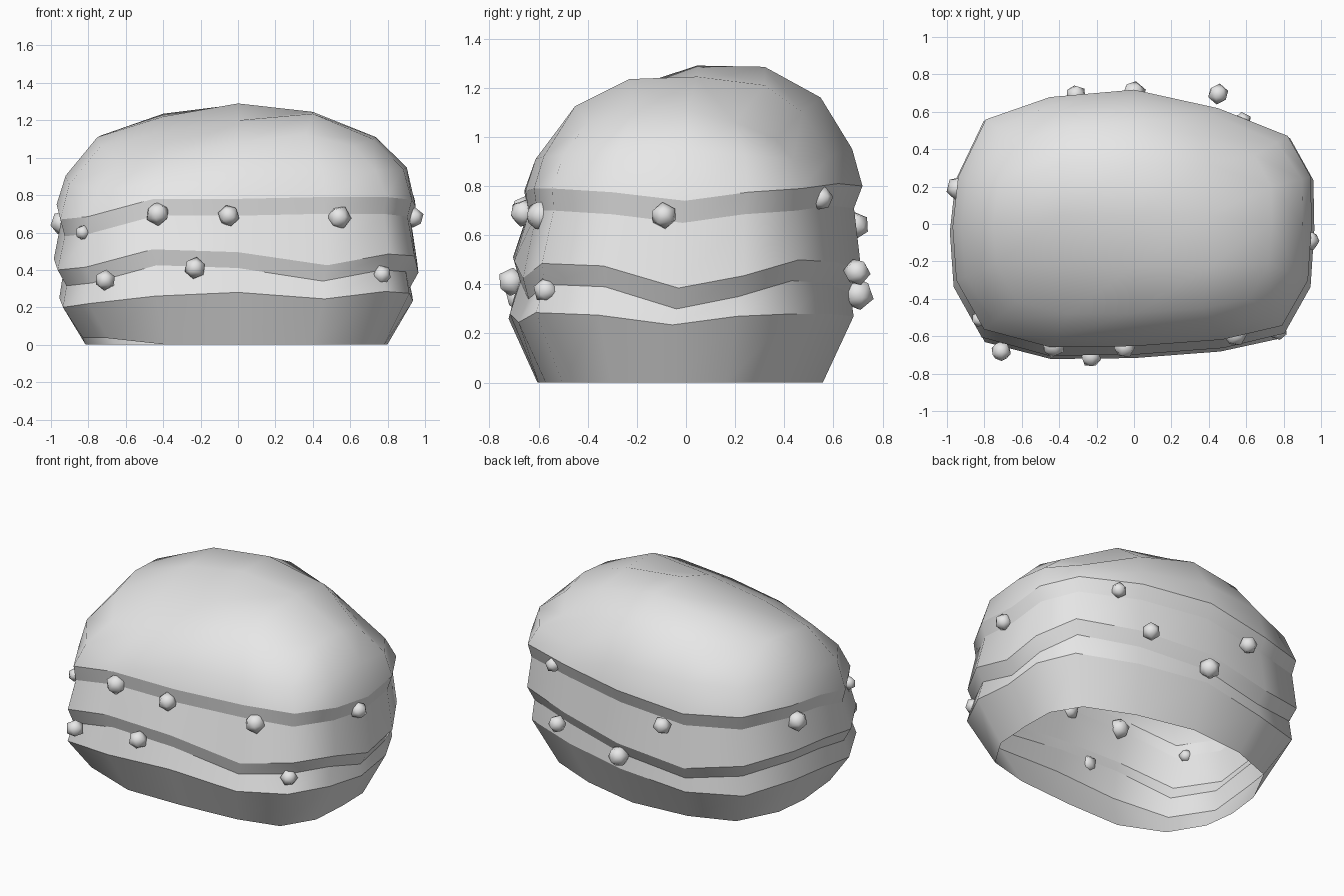
import bpy
import bmesh
from mathutils import Vector

start_cube = bpy.data.objects.get("Cube")
if start_cube:
    bpy.data.objects.remove(start_cube, do_unlink=True)

clay = bpy.data.materials.new("plain_grey")
clay.use_nodes = True
clay.diffuse_color = (0.8, 0.8, 0.8, 1)
clay.node_tree.nodes["Principled BSDF"].inputs["Base Color"].default_value = clay.diffuse_color

# Plan outline, anticlockwise from the front right-hand corner (four spans per side)
outline = [(-.81, -.6), (-.45, -.69), (0, -.685), (.47, -.65),
           (.8, -.58), (.93, -.33), (.95, -.03), (.945, .23),
           (.83, .455), (.45, .6), (0, .7), (-.45, .66),
           (-.8, .545), (-.94, .23), (-.97, -.04), (-.95, -.33)]
count = len(outline)

# Wavy seam heights around that outline, and the edge of the dome's cap
bun_seam = [.22, .26, .28, .245, .285, .275, .235, .27,
            .28, .28, .27, .22, .24, .26, .25, .2]
patty_seam = [.415, .51, .495, .425, .485, .475, .385, .435,
              .5, .49, .45, .39, .45, .47, .46, .4]
lid_seam = [.685, .78, .78, .79, .79, .775, .74, .775,
            .79, .81, .8, .75, .77, .77, .75, .67]
crown_edge = [.97, 1.02, 1.08, 1.125, 1.06, 1.1, 1.11, 1.06,
              .99, 1.1, 1.16, 1.13, 1.05, 1.12, 1.11, 1.06]


def ring(heights, scale_x, scale_y, shift_y=0.0, corner=1.0):
    """Outline scaled in plan at the given heights, with the corners pulled in or out."""
    points = []
    for i, ((x, y), z) in enumerate(zip(outline, heights)):
        pull = corner if i % 4 == 0 else 1
        points.append(Vector((x * scale_x * pull, y * scale_y * pull + shift_y, z)))
    return points


def lower(heights, amount):
    return [z - amount for z in heights]


def finish(bm, name):
    """Turn a bmesh into a smooth-shaded object."""
    mesh = bpy.data.meshes.new(name)
    for face in bm.faces:
        face.smooth = True
    bm.to_mesh(mesh)
    bm.free()
    mesh.materials.append(clay)
    obj = bpy.data.objects.new(name, mesh)
    bpy.context.scene.collection.objects.link(obj)
    return obj


def loft(bm, rings):
    """Skin closed rings from bottom to top; return the top ring's vertices."""
    rows = [[bm.verts.new(point) for point in points] for points in rings]
    for low, high in zip(rows, rows[1:]):
        for i in range(count):
            j = (i + 1) % count
            bm.faces.new((low[i], low[j], high[j], high[i]))
    return rows[-1]


def add_band(name, *rings):
    bm = bmesh.new()
    loft(bm, rings)
    finish(bm, name)


# Stacked layers, each an open band so that the seams stay crisp
base_ring = ring([0] * count, .84, .835, -.028, .98)
for i in (0, -1):
    base_ring[i] += Vector((-.03, -.01, .035))
bun_edge = ring(bun_seam, .985, 1.01, -.025)
sauce_edge = ring(lower(patty_seam, .085), .965, .97, -.01)
patty_edge = ring(patty_seam, 1.015, 1.02, 0, .99)
cream_edge = ring(lower(lid_seam, .09), .975, .955, .015)
lid_edge = ring(lid_seam, 1.0, .99, .025, .99)

add_band("bottom_bun", base_ring, bun_edge)
add_band("lower_sauce", bun_edge, sauce_edge)
add_band("patty_underside", sauce_edge, patty_edge)
add_band("patty", patty_edge, cream_edge)
add_band("cream_layer", cream_edge, lid_edge)

# Top bun: two rounded rings, then a lopsided four by four cap
shoulder_heights = [.93 + .03 * y + .02 * x - .14 * max(0, x * y) for x, y in outline]
shoulder = ring(shoulder_heights, .95, .93, .025, .97)
crown = ring(crown_edge, .775, .74, .03)
cap_heights = [(1.14, 1.2, 1.235), (1.22, 1.29, 1.245), (1.235, 1.285, 1.21)]

bm = bmesh.new()
top_row = loft(bm, [lid_edge, shoulder, crown])
border = ([(i, 0) for i in range(4)] + [(4, i) for i in range(4)]
          + [(4 - i, 4) for i in range(4)] + [(0, 4 - i) for i in range(4)])
grid = dict(zip(border, top_row))
for v, row in enumerate(cap_heights, 1):
    for u, z in enumerate(row, 1):
        grid[u, v] = bm.verts.new((.4 * (u - 2), .045 + .275 * (v - 2), z))
for u in range(4):
    for v in range(4):
        bm.faces.new((grid[u, v], grid[u + 1, v], grid[u + 1, v + 1], grid[u, v + 1]))
finish(bm, "top_bun")

# Small round beads stuck along the seams: x, y, z, radius
beads = {
    "front": [(-.43, -.65, .7, .066), (-.05, -.66, .69, .059), (.54, -.59, .68, .066),
              (-.71, -.68, .345, .057), (-.23, -.71, .41, .059), (.77, -.57, .375, .053),
              (-.83, -.51, .6, .042)],
    "back": [(.45, .695, .45, .057), (0, .7, .36, .067), (-.31, .69, .64, .057),
             (.58, .55, .75, .05)],
    "left": [(.94, -.09, .68, .055)],
    "right": [(-.94, .19, .65, .066)],
}
for side, places in beads.items():
    for number, (x, y, z, radius) in enumerate(places, 1):
        bm = bmesh.new()
        bmesh.ops.create_icosphere(bm, subdivisions=1, radius=radius)
        bead = finish(bm, f"{side}_bead_{number}")
        bead.location = (x, y, z)
        bead.rotation_euler = (number, x, y)
